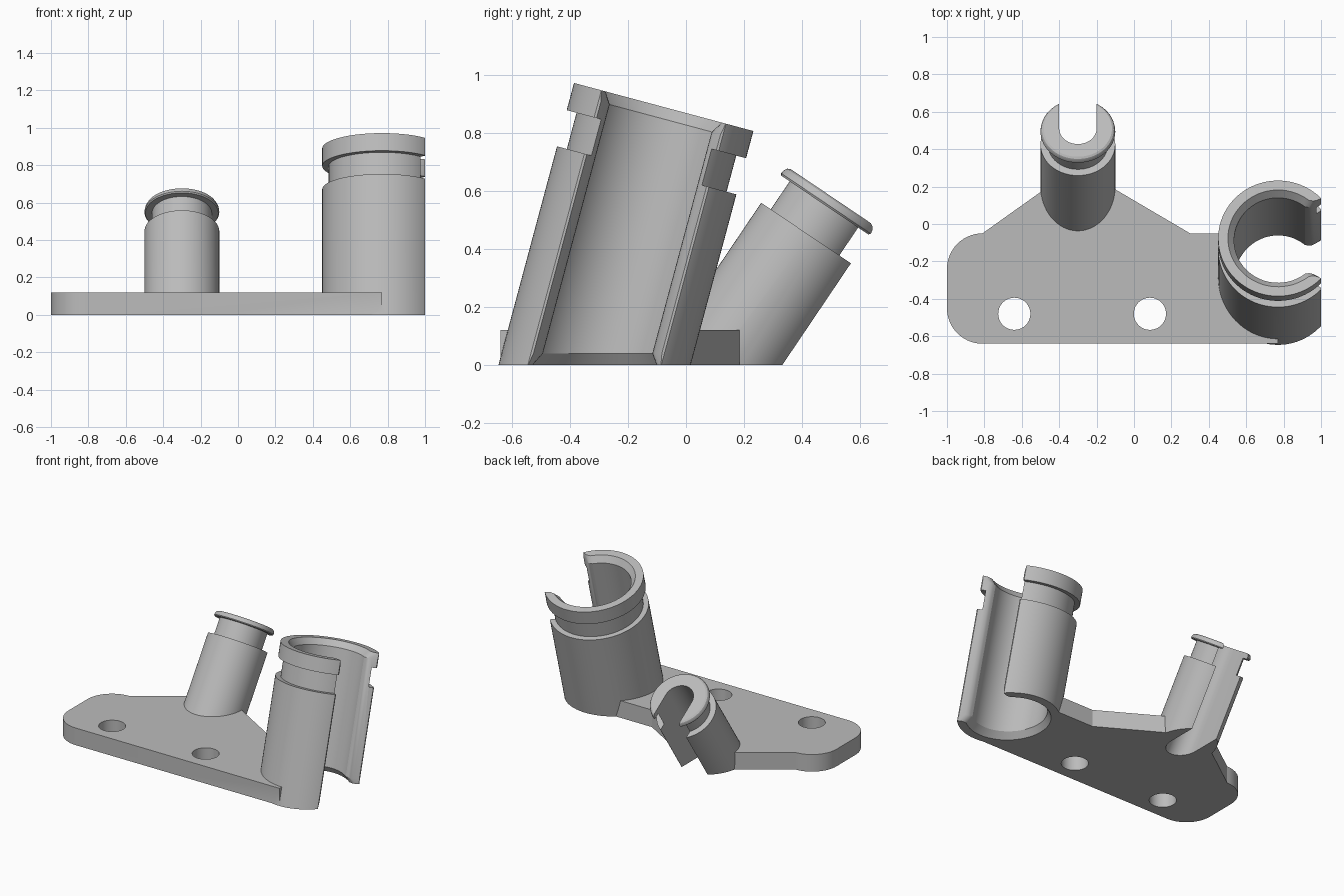
import bpy, bmesh, math
from mathutils import Vector

if "Cube" in bpy.data.objects:
    bpy.data.objects.remove(bpy.data.objects["Cube"])

grey = bpy.data.materials.new("light grey")
grey.diffuse_color = (0.5, 0.5, 0.5, 1)
grey.use_nodes = True
grey.node_tree.nodes["Principled BSDF"].inputs["Base Color"].default_value = grey.diffuse_color


def loft(name, rings):
    """Closed solid through rings that have equal point counts."""
    bm = bmesh.new()
    loops = [[bm.verts.new(p) for p in r] for r in rings]
    n = len(loops[0])
    for a, b in zip(loops, loops[1:]):
        for i in range(n):
            j = (i + 1) % n
            bm.faces.new((a[i], a[j], b[j], b[i]))
    bm.faces.new(loops[0][::-1])
    bm.faces.new(loops[-1])
    bmesh.ops.recalc_face_normals(bm, faces=bm.faces)
    me = bpy.data.meshes.new(name)
    bm.to_mesh(me)
    bm.free()
    me.materials.append(grey)
    ob = bpy.data.objects.new(name, me)
    bpy.context.collection.objects.link(ob)
    return ob


def arc(r, a0, a1, n, cx=0, cy=0):
    return [(cx + r * math.cos(math.radians(a0 + (a1 - a0) * i / n)),
             cy + r * math.sin(math.radians(a0 + (a1 - a0) * i / n))) for i in range(n + 1)]


def prism(name, outline, z0, z1):
    return loft(name, [[Vector((x, y, z)) for x, y in outline] for z in (z0, z1)])


def tilted(x0, y0, angle):
    """Ring maker for an axis leaning towards +y from (x0, y0, 0)."""
    c, s = math.cos(math.radians(angle)), math.sin(math.radians(angle))

    def ring(points, along=None, scale=1, flat_z=None):
        out = []
        for u, v in points:
            u, v = u * scale, v * scale
            d = along if flat_z is None else (flat_z + v * s) / c
            out.append(Vector((x0 + u, y0 + v * c + d * s, d * c - v * s)))
        return out
    return ring


def boolean(target, other, operation):
    m = target.modifiers.new("bool", 'BOOLEAN')
    m.operation, m.object, m.solver = operation, other, 'EXACT'
    bpy.context.view_layer.objects.active = target
    bpy.ops.object.modifier_apply(modifier=m.name)
    bpy.data.objects.remove(other)


def lathe(name, ring, profile, n):
    circle = arc(1, 0, 360, n)[:-1]
    return loft(name, [ring(circle, d, r) for r, d in profile])


# Base plate with rounded left corners and a raised back edge
outline = (arc(0.19, 180, 270, 14, -0.81, -0.45) + [(0.77, -0.64), (0.77, -0.05), (0.30, -0.05),
           (-0.10, 0.185), (-0.48, 0.185)] + arc(0.19, 90, 180, 14, -0.81, -0.24))
bracket = prism("bracket", outline, -0.1, 0.12)

# Large clip tube: body, groove, top collar
big = tilted(0.77, -0.315, 15)
boolean(bracket, lathe("large_tube", big, [(0.32, -0.3), (0.32, 0.694), (0.285, 0.694),
        (0.285, 0.823), (0.32, 0.823), (0.32, 0.92)], 80), 'UNION')

# Small clip tube: body, neck, rounded lip
small = tilted(-0.3, 0.1235, 34)
boolean(bracket, lathe("small_tube", small, [(0.2, -0.4), (0.2, 0.539), (0.16, 0.539), (0.16, 0.655),
        (0.195, 0.655), (0.2, 0.662), (0.198, 0.675), (0.192, 0.686), (0.182, 0.692)], 64), 'UNION')

# Large bore opening to +x with flared lips and chamfered ends
lip = [(0.165, 0.182), (0.18, 0.184), (0.197, 0.191), (0.232, 0.215), (0.4, 0.33)]
bore = arc(0.235, 52, 308, 56) + [(u, -v) for u, v in lip] + lip[::-1]
boolean(bracket, loft("large_bore", [big(bore, scale=1.26, flat_z=-0.05), big(bore, scale=1.13, flat_z=0),
        big(bore, flat_z=0.04), big(bore, 0.88), big(bore, 0.92, 1.14), big(bore, 0.96, 1.28)]), 'DIFFERENCE')

# Small U-shaped bore opening to the back
slot = arc(0.1, 180, 360, 28) + [(0.1, 0.5), (-0.1, 0.5)]
boolean(bracket, loft("small_bore", [small(slot, -0.6), small(slot, 0.9)]), 'DIFFERENCE')

# Screw holes
for x in (-0.64, 0.085):
    boolean(bracket, prism("screw_hole", arc(0.086, 0, 360, 40, x, -0.48)[:-1], -0.2, 0.2), 'DIFFERENCE')

# Trim flat at the floor and at the right side
boolean(bracket, prism("floor_trim", [(-2, -2), (2, -2), (2, 2), (-2, 2)], -2, 0), 'DIFFERENCE')
boolean(bracket, prism("side_trim", [(1, -2), (2, -2), (2, 2), (1, 2)], -1, 2), 'DIFFERENCE')

bpy.ops.object.select_all(action='DESELECT')
bracket.select_set(True)
bpy.context.view_layer.objects.active = bracket
bpy.ops.object.shade_smooth_by_angle(angle=math.radians(25))
